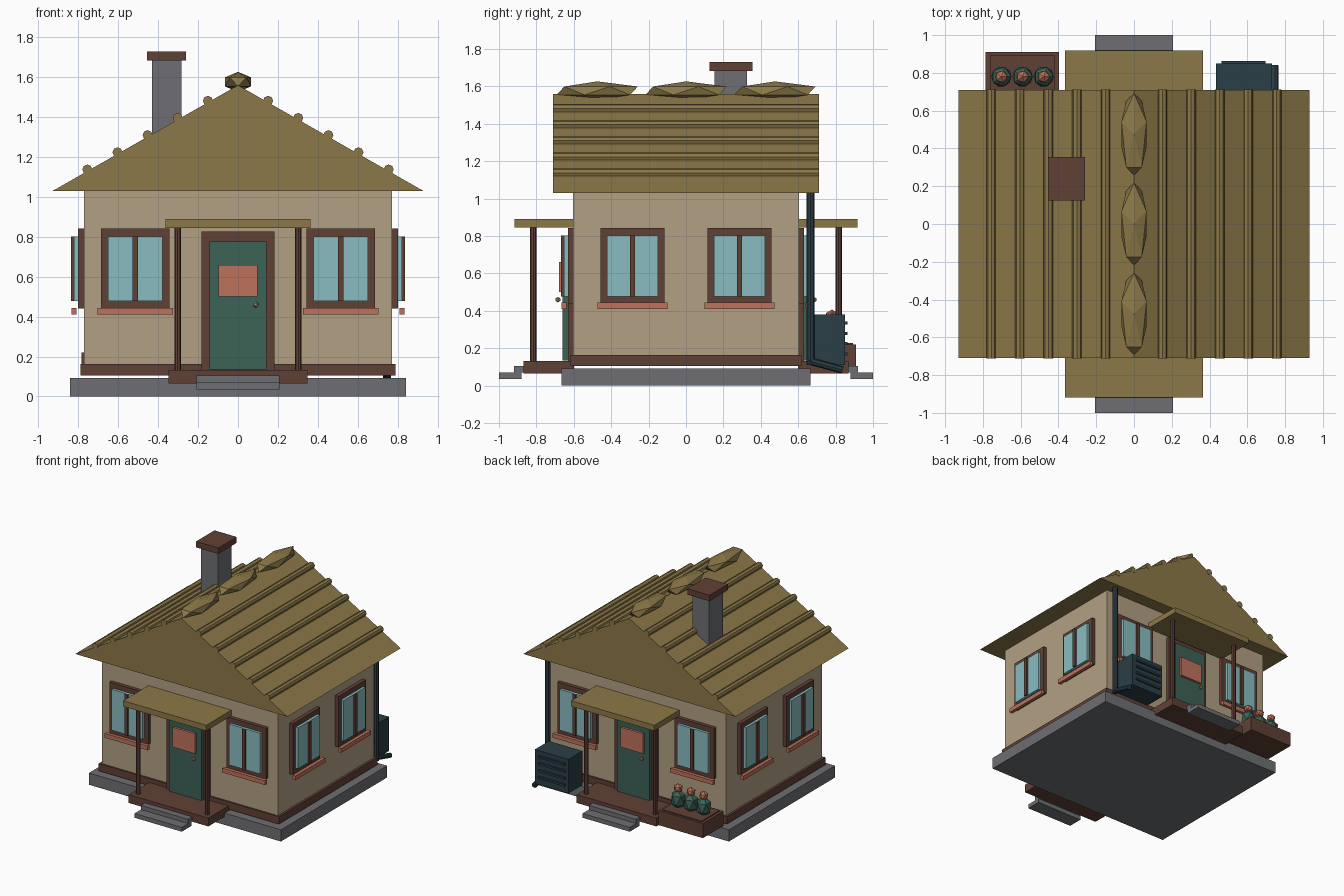
import bpy, bmesh, math
from mathutils import Matrix, Vector

if "Cube" in bpy.data.objects:
    bpy.data.objects.remove(bpy.data.objects["Cube"])


def mat(name, r, g, b):
    lin = lambda c: ((c / 255 + 0.055) / 1.055) ** 2.4 if c > 10 else c / 255 / 12.92
    m = bpy.data.materials.new(name)
    m.diffuse_color = (lin(r), lin(g), lin(b), 1)
    m.use_nodes = True
    m.node_tree.nodes["Principled BSDF"].inputs["Base Color"].default_value = m.diffuse_color
    return m


TAN = mat("tan plaster", 178, 160, 132)
ROOF = mat("olive roof", 140, 121, 72)
BROWN = mat("dark brown wood", 96, 65, 54)
GRAY = mat("gray stone", 110, 111, 115)
GLASS = mat("blue glass", 137, 188, 192)
CORAL = mat("coral", 190, 114, 92)
GREEN = mat("deep green", 60, 98, 86)
TEAL = mat("dark teal metal", 42, 62, 70)
BRASS = mat("pale brass", 180, 160, 125)


def finish(name, bm, material):
    bmesh.ops.recalc_face_normals(bm, faces=bm.faces)
    me = bpy.data.meshes.new(name)
    bm.to_mesh(me)
    bm.free()
    me.materials.append(material)
    ob = bpy.data.objects.new(name, me)
    bpy.context.collection.objects.link(ob)
    return ob


def box(name, material, x, y, z):
    """Box from (min, max) ranges."""
    bm = bmesh.new()
    c = [(a + b) / 2 for a, b in (x, y, z)]
    s = [abs(b - a) for a, b in (x, y, z)]
    bmesh.ops.create_cube(bm, size=1, matrix=Matrix.Translation(c) @ Matrix.Diagonal((*s, 1)))
    return finish(name, bm, material)


def rod(name, material, a, b, r, sides=8):
    """Cylinder between two points."""
    a, b = Vector(a), Vector(b)
    d = b - a
    rot = d.to_track_quat('Z', 'Y').to_matrix().to_4x4()
    bm = bmesh.new()
    bmesh.ops.create_cone(bm, cap_ends=True, segments=sides, radius1=r, radius2=r,
                          depth=d.length, matrix=Matrix.Translation((a + b) / 2) @ rot)
    return finish(name, bm, material)


def gem(name, material, c, s, turn=0):
    """Faceted 20-sided ball, scaled."""
    bm = bmesh.new()
    bmesh.ops.create_icosphere(bm, subdivisions=1, radius=1,
                               matrix=Matrix.Translation(c) @ Matrix.Rotation(turn, 4, 'Z') @ Matrix.Diagonal((*s, 1)))
    return finish(name, bm, material)


def wall_box(name, material, side, u, d, z):
    """Box on a wall: u runs along the wall, d is the distance out from it."""
    axis, sign = side
    base = 0.605 if axis == 'y' else 0.775
    out = sorted(sign * (base + v) for v in d)
    return box(name, material, u, out, z) if axis == 'y' else box(name, material, out, u, z)


def window(side, c):
    wall_box("window_frame", BROWN, side, (c - .172, c + .172), (-.004, .026), (.44, .842))
    wall_box("window_glass", GLASS, side, (c - .136, c + .136), (.026, .047), (.478, .802))
    wall_box("window_mullion", BROWN, side, (c - .013, c + .013), (.047, .062), (.478, .802))
    wall_box("window_sill", CORAL, side, (c - .188, c + .188), (.034, .06), (.41, .444))


# foundation, skirting and walls
box("foundation", GRAY, (-.842, .842), (-.665, .665), (0, .093))
box("skirting", BROWN, (-.79, .79), (-.617, .617), (.105, .163))
box("walls", TAN, (-.772, .772), (-.603, .603), (.106, 1.04))

# gable roof
bm = bmesh.new()
tri = bm.faces.new([bm.verts.new((x, -.71, z)) for x, z in ((-.93, 1.03), (.93, 1.03), (0, 1.56))])
ext = bmesh.ops.extrude_face_region(bm, geom=[tri], use_keep_orig=True)
bmesh.ops.translate(bm, vec=(0, 1.42, 0), verts=[v for v in ext["geom"] if isinstance(v, bmesh.types.BMVert)])
finish("roof", bm, ROOF)
for s in (-1, 1):
    for i in range(1, 6):
        x = .151 * i
        z = 1.568 - .53 * x / .93
        rod("roof_rib", ROOF, (s * x, -.712, z), (s * x, .712, z), .025)
for y in (-.475, 0, .475):
    gem("ridge_cap", ROOF, (0, y, 1.577), (.243, .078, .05), math.pi / 2)

# chimney
box("chimney", GRAY, (-.43, -.284), (.152, .327), (1.2, 1.685))
box("chimney_cap", BROWN, (-.455, -.26), (.125, .355), (1.683, 1.73))

# windows on all four walls
for s in (-1, 1):
    for c in (-1, 1):
        window(('y', s), c * .515)
        window(('x', s), c * .286)

# matching porch and door, front and back
for s in (-1, 1):
    side = ('y', s)
    wall_box("door_frame", BROWN, side, (-.183, .183), (-.005, .027), (.13, .826))
    wall_box("door", GREEN, side, (-.143, .143), (.027, .055), (.135, .778))
    wall_box("door_panel", CORAL, side, (-.098, .098), (.055, .073), (.502, .66))
    gem("door_knob", BRASS, (-s * .09, s * .685, .46), (.015, .015, .015))
    wall_box("porch_deck", BROWN, side, (-.349, .349), (-.005, .265), (.066, .132))
    wall_box("porch_canopy", ROOF, side, (-.364, .364), (-.005, .313), (.845, .89))
    wall_box("upper_step", GRAY, side, (-.207, .207), (.195, .315), (.07, .104))
    wall_box("lower_step", GRAY, side, (-.207, .207), (.275, .395), (.036, .07))
    for x in (-.302, .302):
        rod("porch_post", BROWN, (x, s * .816, .13), (x, s * .816, .847), .017)

# louvred utility box behind the house
box("utility_box", TEAL, (.435, .73), (.675, .85), (.11, .38))
for z in (.17, .225, .28, .335):
    box("utility_slat", TEAL, (.462, .695), (.85, .864), (z - .008, z + .008))

# downspout with angled outlet
rod("downspout", TEAL, (.746, .666, .11), (.746, .666, 1.04), .021)
rod("downspout_outlet", TEAL, (.746, .655, .133), (.746, .838, .084), .02)

# planter with three flowering bushes
box("planter", BROWN, (-.785, -.397), (.65, .91), (.105, .22))
box("planter_soil", BROWN, (-.763, -.418), (.667, .893), (.215, .228))
for x in (-.702, -.59, -.478):
    gem("bush", GREEN, (x, .78, .285), (.06, .06, .08))
    gem("flower", CORAL, (x, .78, .372), (.036, .036, .036))
